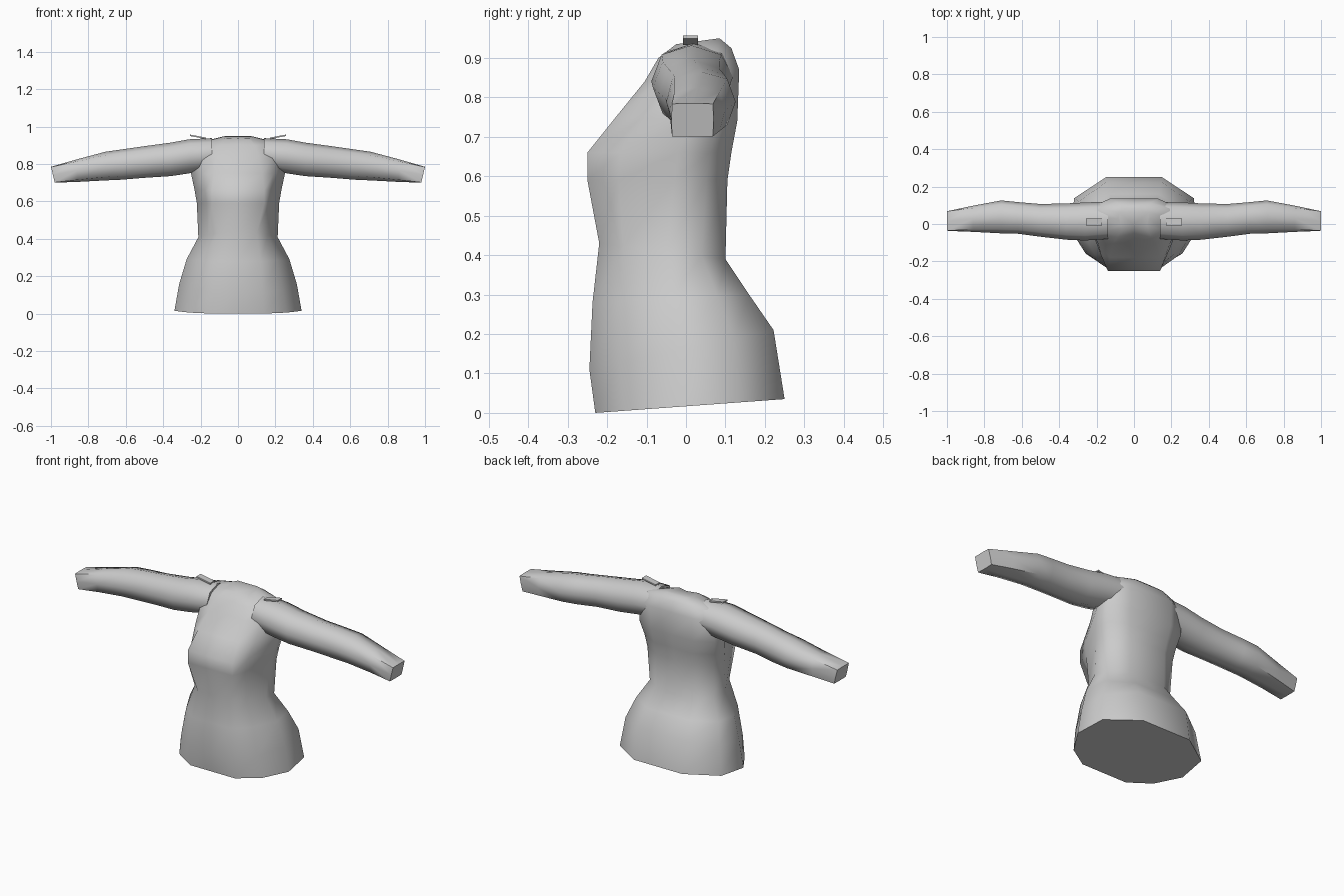
import bpy, bmesh, math

if "Cube" in bpy.data.objects:
    bpy.data.objects.remove(bpy.data.objects["Cube"])

grey = bpy.data.materials.new("grey cloth")
grey.diffuse_color = (0.6, 0.6, 0.6, 1)
grey.use_nodes = True
grey.node_tree.nodes["Principled BSDF"].inputs["Base Color"].default_value = grey.diffuse_color


def loft(name, rings, angle=60):
    """Skin a list of equal-length point rings and cap both ends."""
    bm = bmesh.new()
    rows = [[bm.verts.new(p) for p in r] for r in rings]
    n = len(rows[0])
    for a, b in zip(rows, rows[1:]):
        for i in range(n):
            j = (i + 1) % n
            bm.faces.new((a[i], a[j], b[j], b[i]))
    bm.faces.new(rows[0][::-1])
    bm.faces.new(rows[-1])
    bmesh.ops.recalc_face_normals(bm, faces=bm.faces)
    me = bpy.data.meshes.new(name)
    bm.to_mesh(me)
    bm.free()
    me.materials.append(grey)
    ob = bpy.data.objects.new(name, me)
    bpy.context.collection.objects.link(ob)
    bpy.ops.object.select_all(action='DESELECT')
    ob.select_set(True)
    bpy.context.view_layer.objects.active = ob
    bpy.ops.object.shade_smooth_by_angle(angle=math.radians(angle))
    return ob


def torso_ring(zf, zb, w, ys, yf, yb, ff, bf, dent=0):
    """Symmetric ring: front flat, front diagonal, side, back diagonal, back flat."""
    half = [(ff, yf), (max(w * .76, ff + .01), yf + .36 * (ys - yf)), (w, ys),
            (w * .94, ys + .6 * (yb - ys)), (bf, yb)]
    pts = [(0, yf + dent)] + half + [(0, yb)] + [(-x, y) for x, y in half[::-1]]
    return [(x, y, zf + (zb - zf) * (y - yf) / (yb - yf)) for x, y in pts]


# Bodice: hem, hips, waist, bust, shoulders, neckline
loft("bodice", [torso_ring(*r) for r in (
    (0, .035, .34, -.03, -.23, .25, .14, .15),
    (.11, .21, .315, -.03, -.245, .222, .13, .15),
    (.28, .30, .275, -.04, -.237, .16, .12, .13),
    (.43, .39, .212, -.05, -.22, .10, .10, .11),
    (.59, .59, .220, -.03, -.25, .105, .14, .11),
    (.66, .66, .232, -.02, -.25, .115, .14, .12),
    (.75, .74, .25, .01, -.178, .13, .13, .13),
    (.84, .87, .25, .02, -.105, .135, .11, .13, .01),
    (.90, .925, .20, .03, -.07, .115, .09, .09, .02),
    (.935, .95, .085, .03, -.025, .085, .06, .06, .02))])


def sleeve_ring(x, z0, z1, y0, y1, corner, lean=0):
    """Octagon that grows boxy as corner goes from .71 to 1."""
    pts = []
    for k in range(8):
        c, s = math.cos(k * math.pi / 4), math.sin(k * math.pi / 4)
        if k % 2:
            c, s = math.copysign(corner, c), math.copysign(corner, s)
        pts.append((x + lean * s, (y0 + y1) / 2 + c * (y1 - y0) / 2,
                    (z0 + z1) / 2 + s * (z1 - z0) / 2))
    return pts


sleeve = [sleeve_ring(*r) for r in (
    (.14, .77, .938, -.08, .12, .72),
    (.26, .75, .932, -.088, .115, .74),
    (.36, .735, .914, -.084, .11, .74),
    (.50, .726, .895, -.068, .107, .74),
    (.62, .716, .878, -.052, .117, .76),
    (.71, .712, .865, -.05, .126, .76),
    (.86, .704, .825, -.042, .098, .82),
    (.99, .70, .785, -.037, .07, .97, .01))]

# Shoulder tabs tilt up towards the outside
tab = [[(x, y, z + dz) for y, dz in ((-.007, 0), (.03, 0), (.03, .008), (-.007, .008))]
       for x, z in ((.17, .933), (.256, .949))]

for side, s in (("right", 1), ("left", -1)):
    mirror = lambda rings: [[(s * x, y, z) for x, y, z in r] for r in rings]
    loft(side + "_sleeve", mirror(sleeve))
    loft(side + "_shoulder_tab", mirror(tab), 30)
